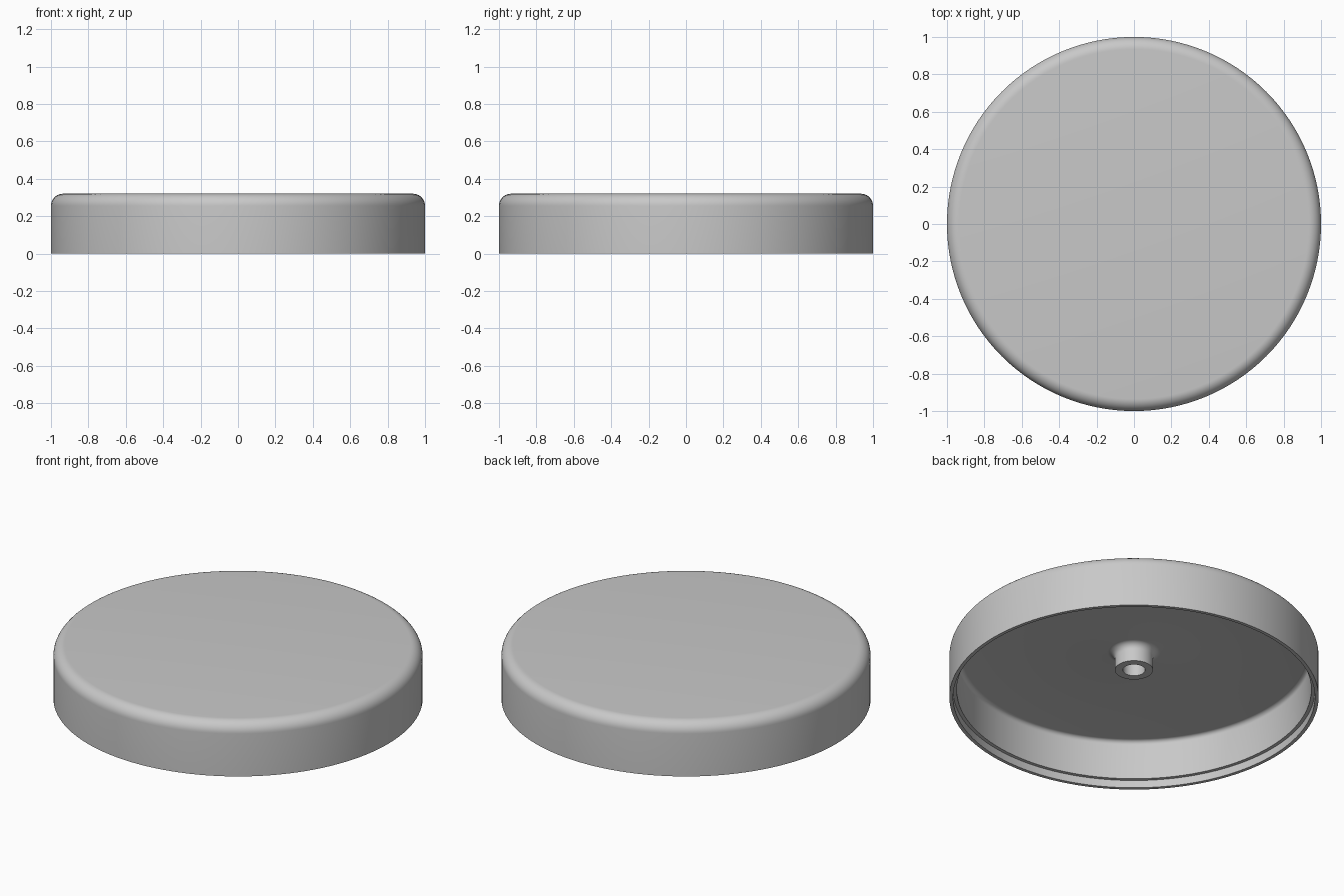
import bpy
import bmesh
from math import sin, cos, radians

SEGMENTS = 128

cube = bpy.data.objects.get("Cube")
if cube:
    bpy.data.objects.remove(cube, do_unlink=True)

# One plain grey plastic
grey = bpy.data.materials.new("light_grey")
grey.use_nodes = True
colour = (0.58, 0.58, 0.58, 1)
grey.diffuse_color = colour
grey.node_tree.nodes["Principled BSDF"].inputs["Base Color"].default_value = colour


def arc(r, z, radius, start, end, steps):
    """Profile points of a fillet centred at (r, z)."""
    angles = [radians(start + (end - start) * i / steps) for i in range(steps + 1)]
    return [(r + radius * cos(a), z + radius * sin(a)) for a in angles]


def lathe(name, profile):
    """Turn a half profile of (radius, height) points about the z axis."""
    bm = bmesh.new()
    verts = [bm.verts.new((r, 0, z)) for r, z in profile]
    edges = [bm.edges.new(pair) for pair in zip(verts, verts[1:])]
    bmesh.ops.spin(bm, geom=verts + edges, cent=(0, 0, 0), axis=(0, 0, 1),
                   angle=radians(360), steps=SEGMENTS, use_merge=True)
    bmesh.ops.remove_doubles(bm, verts=bm.verts[:], dist=0.0001)
    bmesh.ops.recalc_face_normals(bm, faces=bm.faces[:])
    mesh = bpy.data.meshes.new(name)
    bm.to_mesh(mesh)
    bm.free()
    mesh.materials.append(grey)
    obj = bpy.data.objects.new(name, mesh)
    bpy.context.collection.objects.link(obj)
    bpy.ops.object.select_all(action="DESELECT")
    obj.select_set(True)
    bpy.context.view_layer.objects.active = obj
    bpy.ops.object.shade_smooth_by_angle(angle=radians(30))
    return obj


top, floor = 0.32, 0.28          # outer top and underside heights
wall, lip, ledge = 0.96, 0.98, 0.045
boss, hole, boss_end = 0.103, 0.06, 0.17
edge, inner, flare = 0.065, 0.025, 0.04

profile = [(0, top)]
# Rounded outer edge and side wall
profile += arc(1 - edge, top - edge, edge, 90, 0, 10)
# Thin bottom lip and the stepped ledge inside it
profile += [(1, 0), (lip, 0), (lip, ledge), (wall, ledge)]
# Inner wall rounding into the underside
profile += arc(wall - inner, floor - inner, inner, 0, 90, 6)
# Central boss flaring out of the underside, with a blind hole
profile += arc(boss + flare, floor - flare, flare, 90, 180, 8)
profile += [(boss, boss_end), (hole, boss_end), (hole, floor), (0, floor)]

lathe("round_lid", profile)
